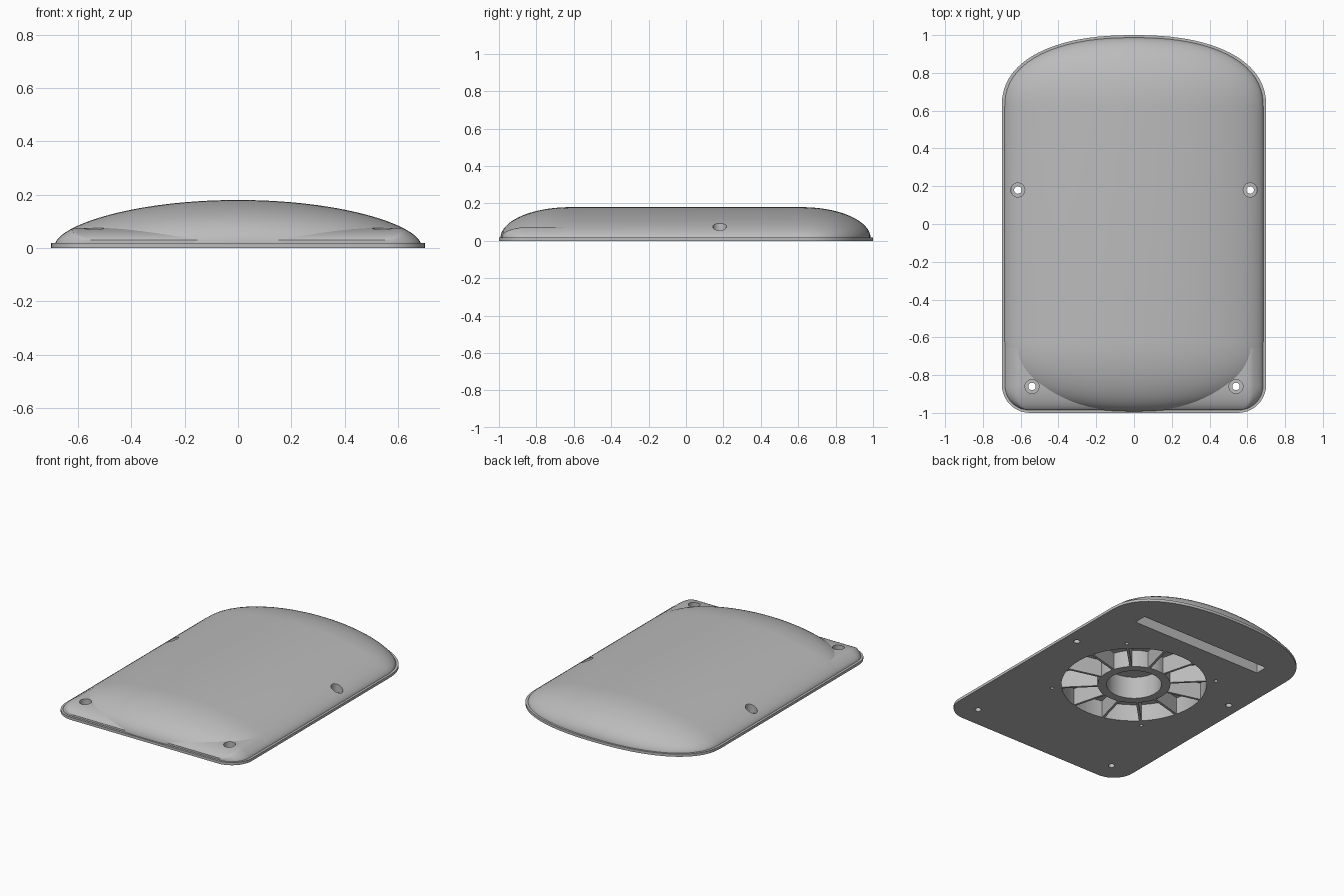
import bpy, bmesh
from math import sin, cos, pi, sqrt, radians

cube = bpy.data.objects.get("Cube")
if cube:
    bpy.data.objects.remove(cube, do_unlink=True)

grey = bpy.data.materials.new("grey plastic")
grey.use_nodes = True
grey.diffuse_color = (0.5, 0.5, 0.5, 1)
grey.node_tree.nodes["Principled BSDF"].inputs["Base Color"].default_value = grey.diffuse_color


def finish(bm, name):
    bmesh.ops.recalc_face_normals(bm, faces=bm.faces)
    mesh = bpy.data.meshes.new(name)
    bm.to_mesh(mesh)
    bm.free()
    mesh.materials.append(grey)
    obj = bpy.data.objects.new(name, mesh)
    bpy.context.collection.objects.link(obj)
    return obj


def prism(bm, outline, z0, z1):
    low = [bm.verts.new((x, y, z0)) for x, y in outline]
    high = [bm.verts.new((x, y, z1)) for x, y in outline]
    bm.faces.new(low[::-1])
    bm.faces.new(high)
    for i in range(len(low)):
        j = (i + 1) % len(low)
        bm.faces.new((low[i], low[j], high[j], high[i]))


def circle(cx, cy, r, n=32):
    return [(cx + r * cos(2 * pi * i / n), cy + r * sin(2 * pi * i / n)) for i in range(n)]


def loft(name, stations, base, height):
    """Skin arched cross-sections; each station is (y, half width, data)."""
    bm = bmesh.new()
    rows = []
    n = 56
    for y, w, h in stations:
        angles = [pi * (i / n - 0.5) for i in range(n + 1)]
        rows.append([bm.verts.new((w * sin(a), y, base + height(max(cos(a), 0) ** 1.2, h)))
                     for a in angles])
    for a, b in zip(rows, rows[1:]):
        for i in range(n):
            bm.faces.new((a[i], a[i + 1], b[i + 1], b[i]))
    bm.faces.new(rows[0])
    bm.faces.new(rows[-1])
    bm.faces.new([r[0] for r in rows] + [r[-1] for r in reversed(rows)])
    return finish(bm, name)


def end_width(t):
    return (1 - t ** 2.3) ** 0.435


# Base plate: rounded front corners, bowed back
side = [(0.70, -1 + 0.15)]
side = [(0.55 + 0.15 * cos(a), -0.85 + 0.15 * sin(a))
        for a in (radians(-90 + 9 * i) for i in range(11))]
steps = [sin(radians(3.7 * i)) for i in range(25)]
side += [(0.70 * end_width(t), 0.62 + 0.38 * t) for t in steps]
bm = bmesh.new()
prism(bm, side + [(0, 1)] + [(-x, y) for x, y in reversed(side)], 0, 0.018)
plate = finish(bm, "base_plate")

# Domed cover
ts = [sin(radians(88.5 * i / 18)) for i in range(19)]
back = [(0.62 + 0.367 * t, 0.685 * end_width(t), 0.165 * sqrt(1 - t * t)) for t in ts]
front = [(-0.62 - 0.372 * t, w, h) for t, (y, w, h) in zip(ts, back)]
dome = loft("domed_cover", front[::-1] + back, 0.015, lambda p, h: p * h)

# Low shoulder that carries the front screw corners
shoulder = [(-0.6, 0.684, 0.06)]
for i in range(17):
    s = sin(radians(90 * i / 16))
    y = -0.855 - 0.13 * s
    t = (-y - 0.83) / 0.16
    shoulder.append((y, 0.554 + 0.13 * sqrt(1 - s * s), 0.06 * sqrt(1 - t * t)))
corners = loft("front_shoulder", shoulder, 0.015, lambda p, h: min(0.163 * p, h))

# Cutter: screw holes, pilot holes, cable slot, hub bore and vent sectors
screws = [(sx * x, y) for sx in (-1, 1) for x, y in ((0.54, -0.86), (0.615, 0.18))]
bm = bmesh.new()
for x, y in screws:
    prism(bm, circle(x, y, 0.02, 20), -0.1, 0.3)
for x in (-0.36, 0.36):
    for y in (-0.36, 0.36):
        prism(bm, circle(x, y, 0.012, 12), -0.1, 0.04)
prism(bm, [(-0.49, 0.6), (0.49, 0.6), (0.49, 0.685), (-0.49, 0.685)], -0.1, 0.08)
prism(bm, circle(0, 0, 0.17, 64), -0.1, 0.15)
for k in range(12):
    sector = []
    for r, order in ((0.225, range(9)), (0.45, range(8, -1, -1))):
        gap = 0.008 / r
        for i in order:
            a = radians(15 + 30 * k) + gap + (pi / 6 - 2 * gap) * i / 8
            sector.append((r * cos(a), r * sin(a)))
    prism(bm, sector, -0.1, 0.115)
openings = finish(bm, "openings_cutter")

# Cutter: screw head recesses
bm = bmesh.new()
for x, y in screws:
    prism(bm, circle(x, y, 0.037), 0.03, 0.3)
recesses = finish(bm, "recess_cutter")

# Cut every body, then shade it
for obj in (plate, dome, corners):
    bpy.ops.object.select_all(action="DESELECT")
    bpy.context.view_layer.objects.active = obj
    obj.select_set(True)
    for cutter in (recesses, openings):
        mod = obj.modifiers.new("cut", "BOOLEAN")
        mod.operation = "DIFFERENCE"
        mod.solver = "EXACT"
        mod.object = cutter
        bpy.ops.object.modifier_apply(modifier=mod.name)
    bpy.ops.object.shade_smooth_by_angle(angle=radians(30))
for cutter in (openings, recesses):
    bpy.data.objects.remove(cutter, do_unlink=True)
